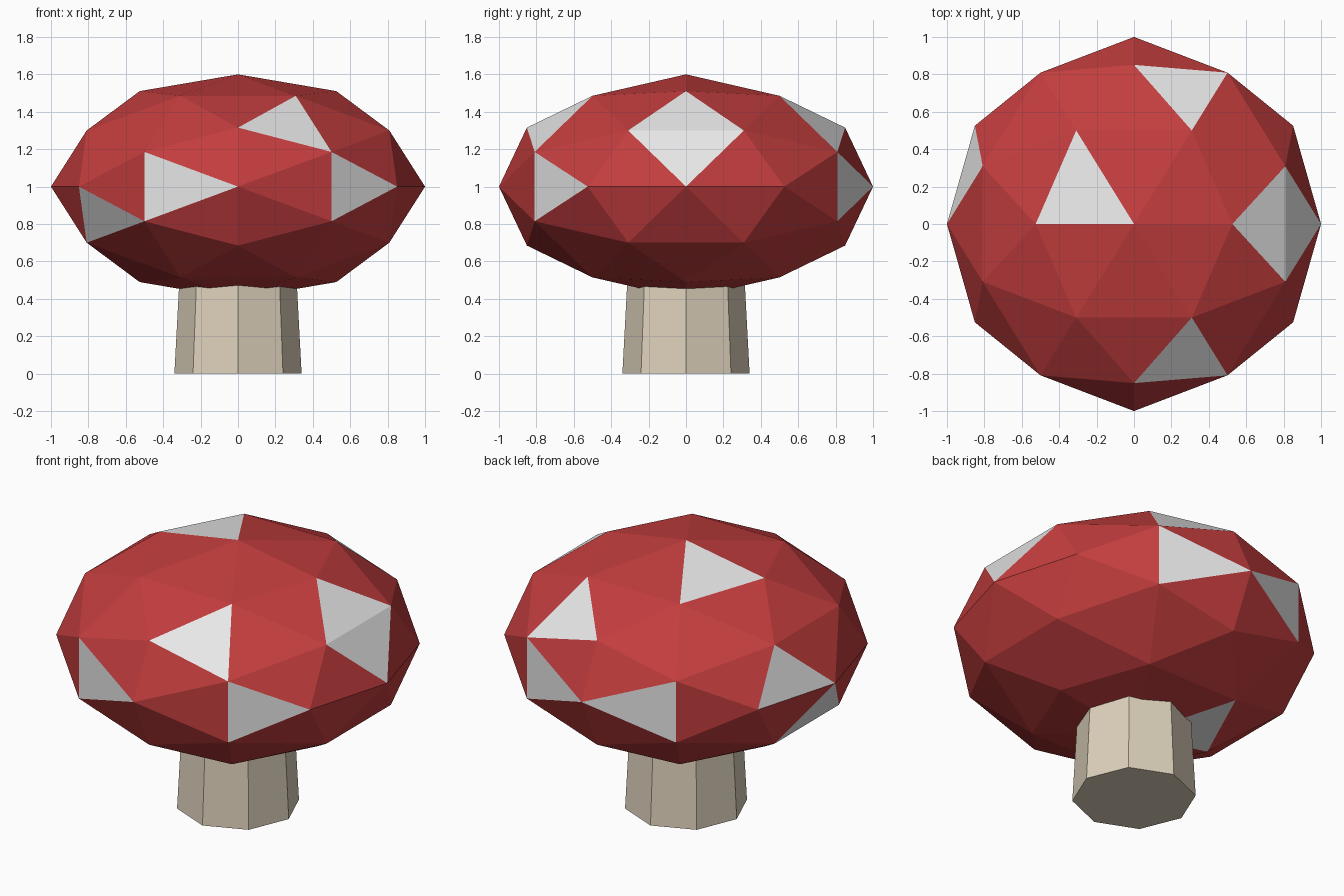
import bpy, bmesh
from itertools import product
from mathutils import Vector

if "Cube" in bpy.data.objects:
    bpy.data.objects.remove(bpy.data.objects["Cube"])


def material(name, rgb):
    m = bpy.data.materials.new(name)
    m.diffuse_color = (*rgb, 1)
    m.use_nodes = True
    m.node_tree.nodes["Principled BSDF"].inputs["Base Color"].default_value = m.diffuse_color
    return m


def make_object(name, bm, mats):
    bmesh.ops.recalc_face_normals(bm, faces=bm.faces)
    mesh = bpy.data.meshes.new(name)
    bm.to_mesh(mesh)
    bm.free()
    for m in mats:
        mesh.materials.append(m)
    ob = bpy.data.objects.new(name, mesh)
    bpy.context.collection.objects.link(ob)
    return ob


red = material("cap_red", (0.55, 0.047, 0.048))
white = material("spot_white", (0.80, 0.80, 0.80))
beige = material("stem_beige", (0.73, 0.64, 0.50))

# Stem: tapered eight-sided post reaching up into the cap
bm = bmesh.new()
bmesh.ops.create_cone(bm, cap_ends=True, segments=8, radius1=0.34, radius2=0.303, depth=0.7)
bmesh.ops.translate(bm, verts=bm.verts, vec=(0, 0, 0.35))
make_object("stem", bm, [beige])

# Cap: 80-sided ball standing on an edge, from mirrored and rotated points
points = set()
for p in ((0.5257, 0, 0.8507), (1, 0, 0), (0.5, 0.8090, 0.3090)):
    for turn in range(3):
        q = p[turn:] + p[:turn]
        for s in product((1, -1), repeat=3):
            points.add(tuple(a * b + 0.0 for a, b in zip(q, s)))
bm = bmesh.new()
for p in sorted(points):
    bm.verts.new(p)
bmesh.ops.convex_hull(bm, input=bm.verts)

# Spots: single faces of the cap, picked by the direction they point in
spots = [
    (-0.33, -0.87, 0), (0.62, -0.71, 0), (0.27, -0.72, 0.55), (-0.72, -0.55, -0.27),
    (0.71, 0, 0.62), (0.87, 0, 0.33), (0.33, 0.87, 0), (0.27, 0.72, 0.55),
    (-0.28, 0.17, 0.89), (-0.89, 0.28, 0.17), (-0.33, 0.87, 0), (-0.87, 0, -0.33),
    (-0.28, 0.17, -0.89),
]
for d in spots:
    face = min(bm.faces, key=lambda f: (f.calc_center_median() - Vector(d)).length)
    face.material_index = 1

# Squash the ball and lift it onto the stem
bmesh.ops.scale(bm, verts=bm.verts, vec=(1, 1, 0.6))
bmesh.ops.translate(bm, verts=bm.verts, vec=(0, 0, 1))
make_object("cap", bm, [red, white])
